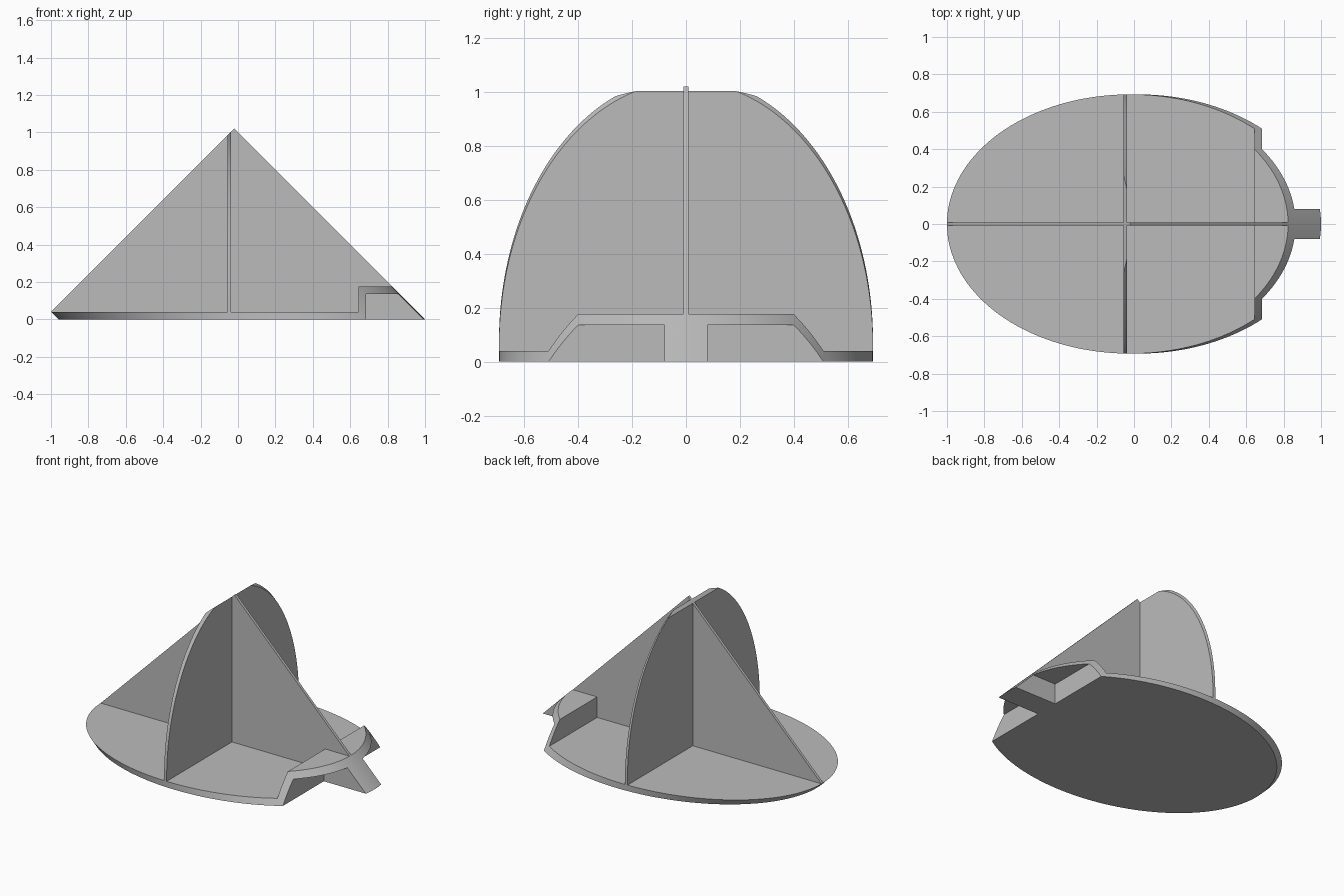
import bpy
import math
from mathutils import Vector

if "Cube" in bpy.data.objects:
    bpy.data.objects.remove(bpy.data.objects["Cube"], do_unlink=True)

GREY = (0.5, 0.5, 0.5, 1)
grey = bpy.data.materials.new("plain grey")
grey.use_nodes = True
grey.diffuse_color = GREY
grey.node_tree.nodes["Principled BSDF"].inputs["Base Color"].default_value = GREY

# Envelope: a round bar leaning at 45 degrees, with a square upper end
RADIUS, LENGTH = 0.98 / math.sqrt(2), 3
axis = Vector((1, 0, -1)).normalized()
bpy.ops.mesh.primitive_cylinder_add(
    vertices=160, radius=RADIUS, depth=LENGTH,
    location=Vector((-0.51, 0, 0.53)) + axis * LENGTH / 2,
    rotation=(0, math.radians(135), 0))
envelope = bpy.context.object
envelope.name = "envelope_cutter"
envelope.hide_render = True


def slab(name, profile, y0, y1):
    """Extrude an (x, z) profile along y and trim it to the envelope."""
    n = len(profile)
    verts = [(x, y, z) for y in (y0, y1) for x, z in profile]
    faces = [tuple(range(n)), tuple(reversed(range(n, 2 * n)))]
    faces += [((i + 1) % n, i, n + i, n + (i + 1) % n) for i in range(n)]
    mesh = bpy.data.meshes.new(name)
    mesh.from_pydata(verts, [], faces)
    mesh.materials.append(grey)
    part = bpy.data.objects.new(name, mesh)
    bpy.context.collection.objects.link(part)
    trim = part.modifiers.new("trim", 'BOOLEAN')
    trim.operation, trim.solver, trim.object = 'INTERSECT', 'EXACT', envelope
    bpy.ops.object.select_all(action='DESELECT')
    part.select_set(True)
    bpy.context.view_layer.objects.active = part
    bpy.ops.object.modifier_apply(modifier=trim.name)
    bpy.ops.object.shade_smooth_by_angle(angle=math.radians(20))
    return part


def rect(x0, x1, z0, z1):
    return [(x0, z0), (x1, z0), (x1, z1), (x0, z1)]


# Floor plate stepping up into a canopy over the open notch
T = 0.04
step_x, step_z = 0.645, 0.176
slab("stepped_base",
     [(-1.2, 0), (step_x + T, 0), (step_x + T, step_z - T), (1.2, step_z - T),
      (1.2, step_z), (step_x, step_z), (step_x, T), (-1.2, T)], -1, 1)

# Thick rib under the canopy, running out to the tip
slab("notch_rib", rect(step_x + T / 2, 1.2, 0, step_z - T / 2), -0.08, 0.08)

# Two thin crossed fins
slab("long_fin", rect(-1.2, 1.2, T / 2, 1.2), -0.009, 0.009)
slab("cross_fin", rect(-0.056, -0.038, T / 2, 1.2), -1, 1)

bpy.data.objects.remove(envelope, do_unlink=True)
